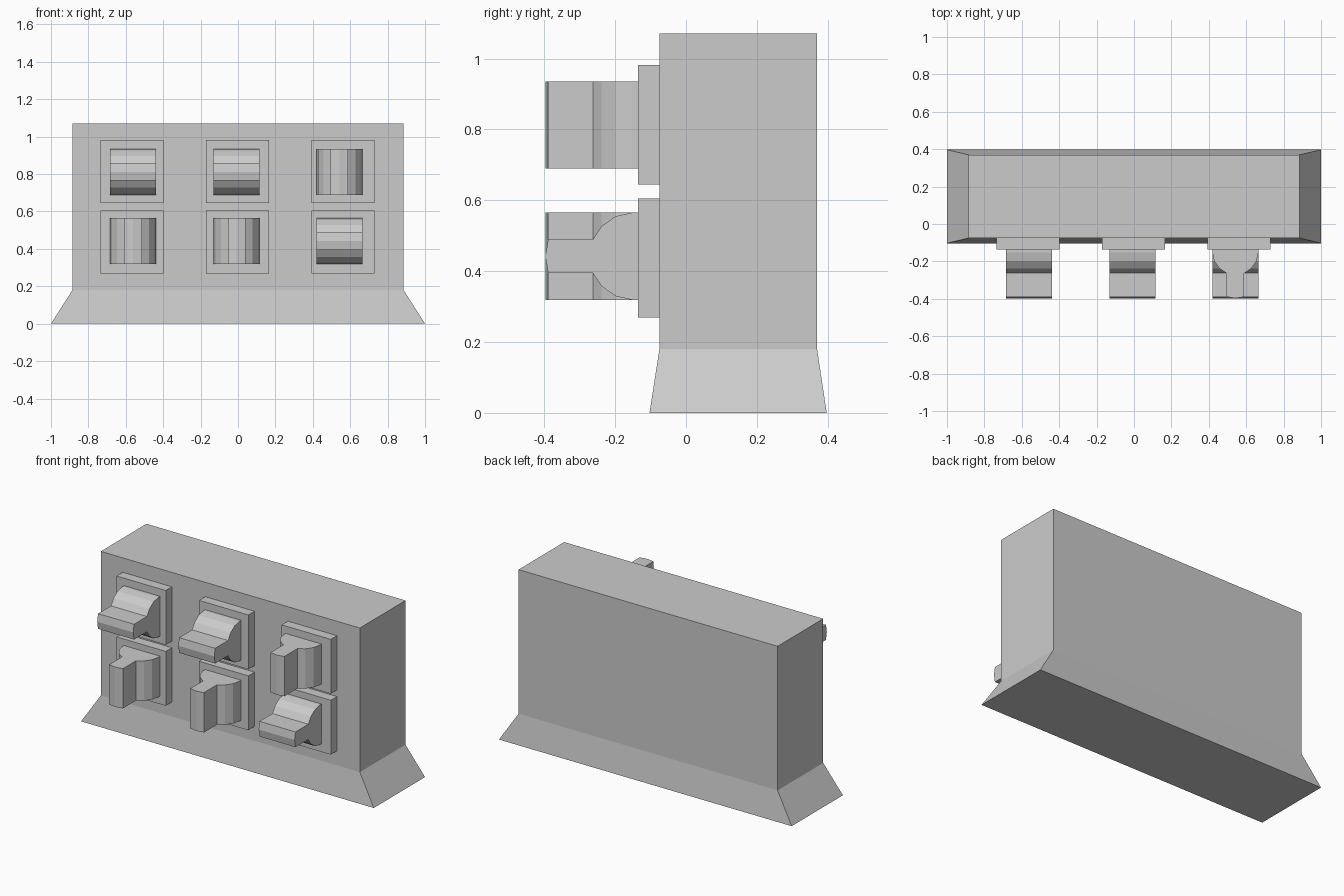
import bpy

if "Cube" in bpy.data.objects:
    bpy.data.objects.remove(bpy.data.objects["Cube"])

def mesh_object(name, verts, faces):
    me = bpy.data.meshes.new(name)
    me.from_pydata(verts, [], faces)
    ob = bpy.data.objects.new(name, me)
    bpy.context.collection.objects.link(ob)
    return ob

def loft(name, rings):
    """Closed skin through equal-length rings of points, capped at both ends."""
    n = len(rings[0])
    verts = [p for r in rings for p in r]
    faces = [tuple(range(n))[::-1], tuple(range((len(rings) - 1) * n, len(rings) * n))]
    for k in range(len(rings) - 1):
        for i in range(n):
            j = (i + 1) % n
            faces.append((k * n + i, k * n + j, (k + 1) * n + j, (k + 1) * n + i))
    return loft_fix(mesh_object(name, verts, faces))

def loft_fix(ob):
    import bmesh
    bm = bmesh.new()
    bm.from_mesh(ob.data)
    bmesh.ops.recalc_face_normals(bm, faces=bm.faces)
    bm.to_mesh(ob.data)
    bm.free()
    return ob

def rect(hx, y0, y1, z):
    return [(-hx, y0, z), (hx, y0, z), (hx, y1, z), (-hx, y1, z)]

# Cabinet with flared foot
loft("cabinet", [rect(1.0, -0.103, 0.397, 0), rect(0.885, -0.075, 0.37, 0.18),
                 rect(0.885, -0.075, 0.37, 1.07)])

# Half of the knob section: (half width, y), mirrored into a closed profile
half = [(0.123, -0.13), (0.123, -0.152), (0.113, -0.198), (0.085, -0.238),
        (0.047, -0.263), (0.047, -0.389)]
profile = half + [(0, -0.397)] + [(-w, y) for w, y in reversed(half)]

def knob(name, x, z, horizontal):
    L = 0.123
    if horizontal:
        rings = [[(x + e, y, z + w) for w, y in profile] for e in (-L, L)]
    else:
        rings = [[(x + w, y, z + e) for w, y in profile] for e in (-L, L)]
    loft(name, rings)

# Switch plates and turn knobs, two rows of three
rows = [("upper", 0.813, 0.812, (True, True, False)),
        ("lower", 0.437, 0.442, (False, False, True))]
cols = [("left", -0.567, -0.561), ("middle", -0.003, -0.007), ("right", 0.561, 0.542)]
for row, pz, kz, kinds in rows:
    for (col, px, kx), horizontal in zip(cols, kinds):
        h = 0.168
        plate = [[(px - h, y, pz - h), (px + h, y, pz - h), (px + h, y, pz + h),
                  (px - h, y, pz + h)] for y in (-0.135, -0.07)]
        loft(f"{row}_{col}_plate", plate)
        knob(f"{row}_{col}_knob", kx, kz, horizontal)
